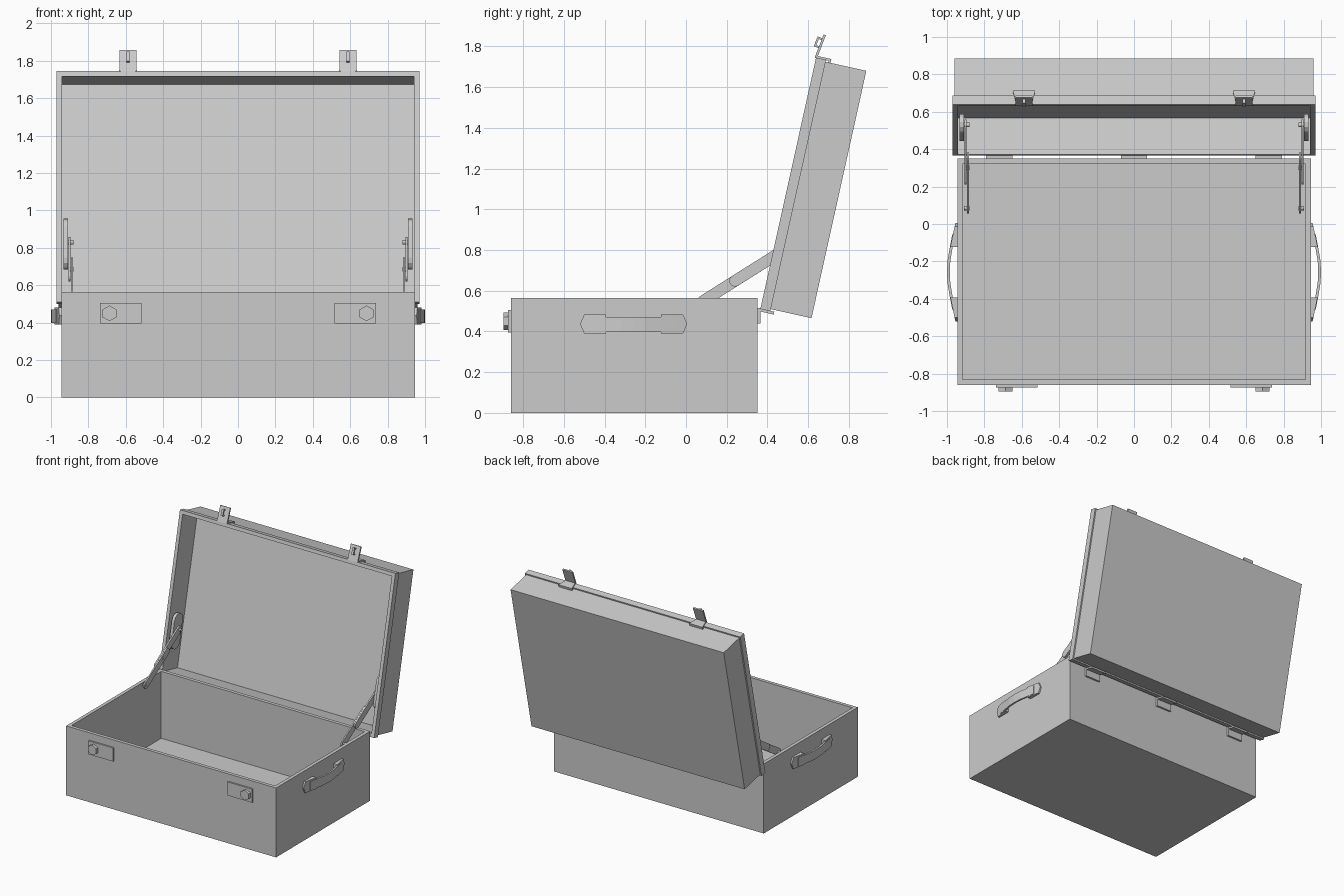
import bpy, bmesh, math
from mathutils import Matrix, Vector

if "Cube" in bpy.data.objects:
    bpy.data.objects.remove(bpy.data.objects["Cube"], do_unlink=True)

grey = bpy.data.materials.new("plain_grey")
grey.use_nodes = True
grey.diffuse_color = (0.6, 0.6, 0.6, 1)
grey.node_tree.nodes["Principled BSDF"].inputs["Base Color"].default_value = (0.6, 0.6, 0.6, 1)

# Lid frame: x across, y out through the back of the lid, z up along it
LID = Matrix.Translation((0, 0.365, 0.51)) @ Matrix.Rotation(math.radians(-12.5), 4, 'X')
WORLD = Matrix.Identity(4)


def finish(name, bm, matrix=WORLD):
    bmesh.ops.recalc_face_normals(bm, faces=bm.faces)
    mesh = bpy.data.meshes.new(name)
    bm.to_mesh(mesh)
    bm.free()
    mesh.materials.append(grey)
    obj = bpy.data.objects.new(name, mesh)
    obj.matrix_world = matrix
    bpy.context.collection.objects.link(obj)
    return obj


def box_bm(lo, hi):
    bm = bmesh.new()
    bmesh.ops.create_cube(bm, size=1)
    for v in bm.verts:
        v.co = Vector([l + (c + 0.5) * (h - l) for c, l, h in zip(v.co, lo, hi)])
    return bm


def box(name, lo, hi, matrix=WORLD):
    return finish(name, box_bm(lo, hi), matrix)


def push(bm, direction, inset, move):
    """Inset the face looking along direction, then extrude it by move."""
    bm.normal_update()
    d = Vector(direction)
    face = max(bm.faces, key=lambda f: (f.normal.dot(d) > 0.9, f.calc_center_median().dot(d)))
    bmesh.ops.inset_region(bm, faces=[face], thickness=inset)
    new = bmesh.ops.extrude_discrete_faces(bm, faces=[face])["faces"][0]
    bmesh.ops.translate(bm, verts=new.verts, vec=move)


def prism_bm(points, lo, hi, axes):
    """Extrude an outline; axes gives outline axes then the extrusion axis."""
    bm = bmesh.new()
    verts = []
    for p in points:
        co = Vector()
        co[axes[0]], co[axes[1]], co[axes[2]] = p[0], p[1], lo
        verts.append(bm.verts.new(co))
    face = bm.faces.new(verts)
    top = bmesh.ops.extrude_face_region(bm, geom=[face])["geom"]
    move = Vector()
    move[axes[2]] = hi - lo
    bmesh.ops.translate(bm, verts=[g for g in top if isinstance(g, bmesh.types.BMVert)], vec=move)
    return bm


def prism(name, points, lo, hi, axes, matrix=WORLD):
    return finish(name, prism_bm(points, lo, hi, axes), matrix)


def bar_outline(a, b, half):
    """Round-ended strip between two points."""
    ang = math.atan2(b[1] - a[1], b[0] - a[0])
    out = []
    for c, start in ((a, ang + math.pi / 2), (b, ang - math.pi / 2)):
        out += [(c[0] + half * math.cos(start + math.pi * i / 6),
                 c[1] + half * math.sin(start + math.pi * i / 6)) for i in range(7)]
    return out


# Base: open tray
bm = box_bm((-0.945, -0.86, 0), (0.945, 0.35, 0.565))
push(bm, (0, 0, 1), 0.04, (0, 0, -0.545))
finish("base_tray", bm)

# Lid: rim, narrower body behind it, hollow front
bm = box_bm((-0.97, 0, 0), (0.97, 0.05, 1.265))
push(bm, (0, 1, 0), 0.015, (0, 0.205, 0))
push(bm, (0, -1, 0), 0.04, (0, 0.2, 0))
finish("lid", bm, LID)

# Hinges along the back
for i, x in enumerate((-0.72, 0, 0.72)):
    box(f"hinge_leaf_{i}", (x - 0.07, 0.345, 0.44), (x + 0.07, 0.365, 0.515))
    box(f"hinge_lid_leaf_{i}", (x - 0.07, -0.01, -0.012), (x + 0.07, 0.07, 0.002), LID)

for side, s in (("left", 1), ("right", -1)):
    # Place mirrored parts by flipping x
    def span(a, b):
        return min(s * a, s * b), max(s * a, s * b)

    # Lock plate with a six-sided knob
    a, b = span(0.515, 0.738)
    box(f"{side}_lock_plate", (a, -0.873, 0.395), (b, -0.855, 0.505))
    hexagon = [(s * 0.687 + 0.042 * math.sin(math.pi * i / 3),
                0.45 + 0.042 * math.cos(math.pi * i / 3)) for i in range(6)]
    prism(f"{side}_lock_knob", hexagon, -0.895, -0.87, (0, 2, 1))

    # Hasp: tapered foot on the rim, back lip, leaning plate and slotted staple
    x = s * 0.588
    foot = [(x - 0.04, -0.005), (x + 0.04, -0.005), (x + 0.06, 0.075), (x - 0.06, 0.075)]
    prism(f"{side}_hasp_foot", foot, 1.262, 1.274, (0, 1, 2), LID)
    box(f"{side}_hasp_lip", (x - 0.06, 0.063, 1.25), (x + 0.06, 0.075, 1.27), LID)
    hasp = Matrix.Translation((0, 0.632, 1.745)) @ Matrix.Rotation(math.radians(-21), 4, 'X')
    box(f"{side}_hasp_plate", (x - 0.045, 0, 0), (x + 0.045, 0.012, 0.122), hasp)
    for z in (0.05, 0.092):
        box(f"{side}_staple_end", (x - 0.009, -0.02, z), (x + 0.009, 0.002, z + 0.01), hasp)
    box(f"{side}_staple_bar", (x - 0.009, -0.024, 0.05), (x + 0.009, -0.014, 0.102), hasp)

    # Carrying handle: two pointed wedge mounts and a bowed strap
    mid = -0.257
    for end in (-1, 1):
        outline = [(mid + end * y, z) for y, z in
                   ((0.135, 0.39), (0.243, 0.39), (0.263, 0.437), (0.243, 0.482), (0.135, 0.482))]
        bm = prism_bm(outline, s * 0.94, s * 0.95, (1, 2, 0))
        for v in bm.verts:
            if abs(v.co.x) > 0.945:
                v.co.x = s * (0.955 + 0.21 * (0.263 - abs(v.co.y - mid)))
        finish(f"{side}_handle_mount", bm)
    bow = [(-0.2, 0.972), (-0.13, 0.985), (-0.06, 0.997), (0, 1.0), (0.06, 0.997), (0.13, 0.985), (0.2, 0.972)]
    strap = [(s * x, mid + y) for y, x in bow] + [(s * (x - 0.015), mid + y) for y, x in reversed(bow)]
    prism(f"{side}_handle_strap", strap, 0.397, 0.47, (0, 1, 2))

    # Folding lid stay: lower arm, upper arm, lid bracket and pins
    lower, joint, elbow, upper = (0.085, 0.55), (0.24, 0.648), (0.355, 0.72), (0.53, 0.83)
    prism(f"{side}_stay_lower_arm", bar_outline(lower, elbow, 0.028), s * 0.883, s * 0.894, (1, 2, 0))
    prism(f"{side}_stay_upper_arm", bar_outline(joint, upper, 0.028), s * 0.895, s * 0.907, (1, 2, 0))
    prism(f"{side}_stay_bracket", bar_outline((0.08, 0.25), (0.08, 0.42), 0.055),
          s * 0.908, s * 0.932, (1, 2, 0), LID)
    for part, c, far in (("base_pin", lower, 0.91), ("elbow_pin", (0.3, 0.685), 0.9), ("lid_pin", upper, 0.915)):
        prism(f"{side}_stay_{part}", bar_outline(c, c, 0.012), s * 0.879, s * far, (1, 2, 0))
